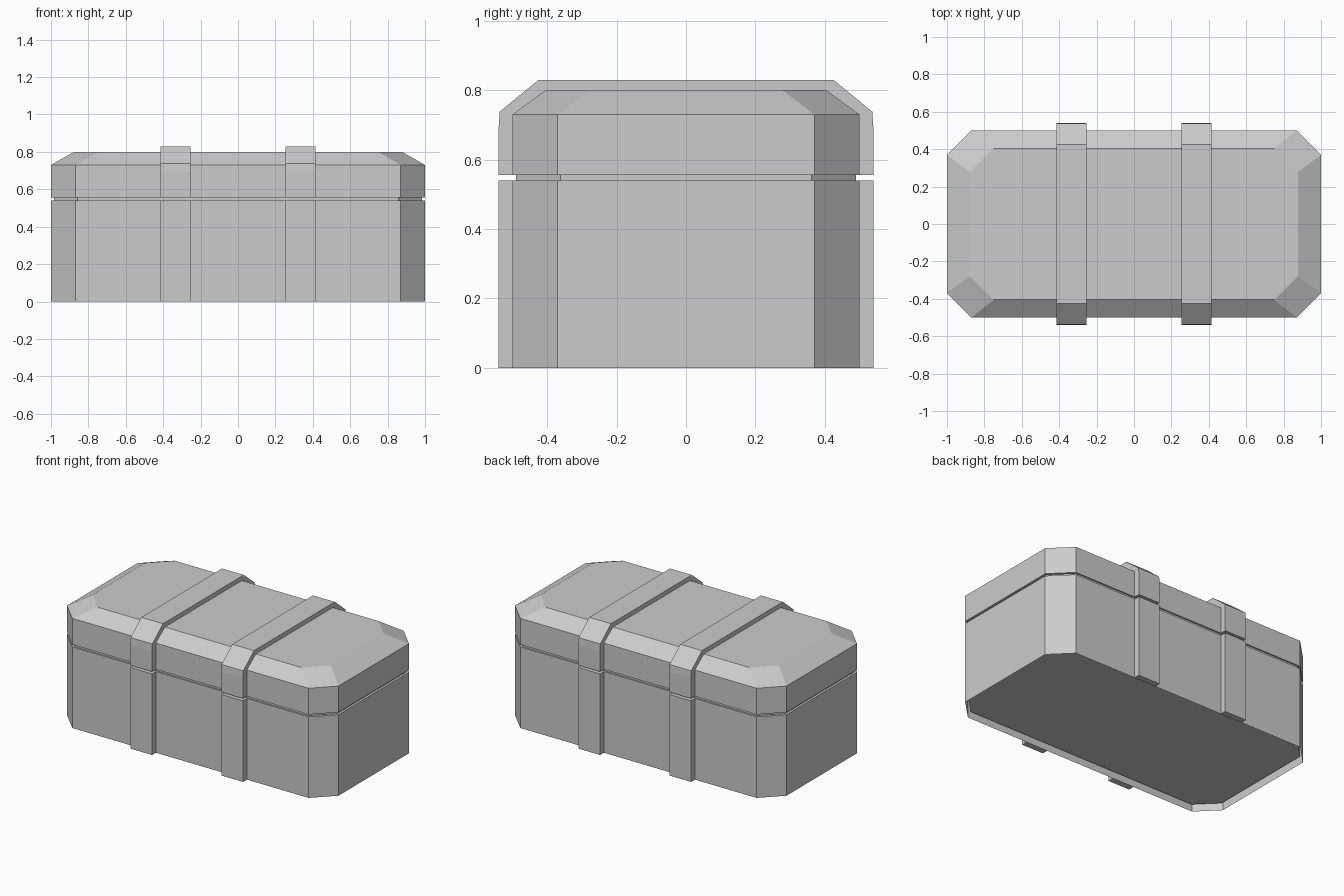
import bpy, bmesh

if "Cube" in bpy.data.objects:
    bpy.data.objects.remove(bpy.data.objects["Cube"])


def octagon(hx, hy, c):
    """Rectangle outline with cut corners, counter-clockwise."""
    return [(hx, -hy + c), (hx, hy - c), (hx - c, hy), (-hx + c, hy),
            (-hx, hy - c), (-hx, -hy + c), (-hx + c, -hy), (hx - c, -hy)]


def finish(name, bm):
    bmesh.ops.recalc_face_normals(bm, faces=bm.faces)
    mesh = bpy.data.meshes.new(name)
    bm.to_mesh(mesh)
    bm.free()
    ob = bpy.data.objects.new(name, mesh)
    bpy.context.collection.objects.link(ob)
    return ob


def stack(name, levels, floor=True):
    """Join octagon outlines (half x, half y, corner cut, z) from bottom to top."""
    bm = bmesh.new()
    rings = [[bm.verts.new((x, y, z)) for x, y in octagon(hx, hy, c)]
             for hx, hy, c, z in levels]
    for lo, hi in zip(rings, rings[1:]):
        for i in range(8):
            j = (i + 1) % 8
            bm.faces.new((lo[i], lo[j], hi[j], hi[i]))
    bm.faces.new(rings[-1])
    if floor:
        bm.faces.new(rings[0][::-1])
    return finish(name, bm)


def strap(name, profile, cx, width=0.16):
    """Extrude a side profile (y, z) across the strap width."""
    bm = bmesh.new()
    face = bm.faces.new([bm.verts.new((cx - width / 2, y, z)) for y, z in profile])
    out = bmesh.ops.extrude_face_region(bm, geom=[face], use_keep_orig=True)
    moved = [v for v in out["geom"] if isinstance(v, bmesh.types.BMVert)]
    bmesh.ops.translate(bm, verts=moved, vec=(width, 0, 0))
    return finish(name, bm)


# Outer base shell (open below), inner box seen in the seam, bevelled lid
stack("base_shell", [(1, 0.5, 0.13, 0), (1, 0.5, 0.13, 0.54)], floor=False)
stack("inner_box", [(0.985, 0.49, 0.128, 0.04), (0.985, 0.49, 0.128, 0.65)])
stack("lid", [(1, 0.5, 0.13, 0.555), (1, 0.5, 0.13, 0.73), (0.877, 0.405, 0.127, 0.80)])

# Straps: a band over the lid and a bar down the front and back of the base
outer = [(0.54, 0.555), (0.54, 0.69), (0.537, 0.738), (0.425, 0.83)]
inner = [(0.40, 0.79), (0.495, 0.72), (0.495, 0.555)]
band = (outer + [(-y, z) for y, z in reversed(outer)]
        + [(-y, z) for y, z in reversed(inner)] + inner)
for side, cx in (("left", -0.335), ("right", 0.335)):
    strap(f"lid_strap_{side}", band, cx)
    for place, s in (("front", -1), ("back", 1)):
        bar = [(s * 0.499, 0), (s * 0.54, 0), (s * 0.54, 0.54), (s * 0.499, 0.54)]
        strap(f"base_strap_{place}_{side}", bar, cx)
